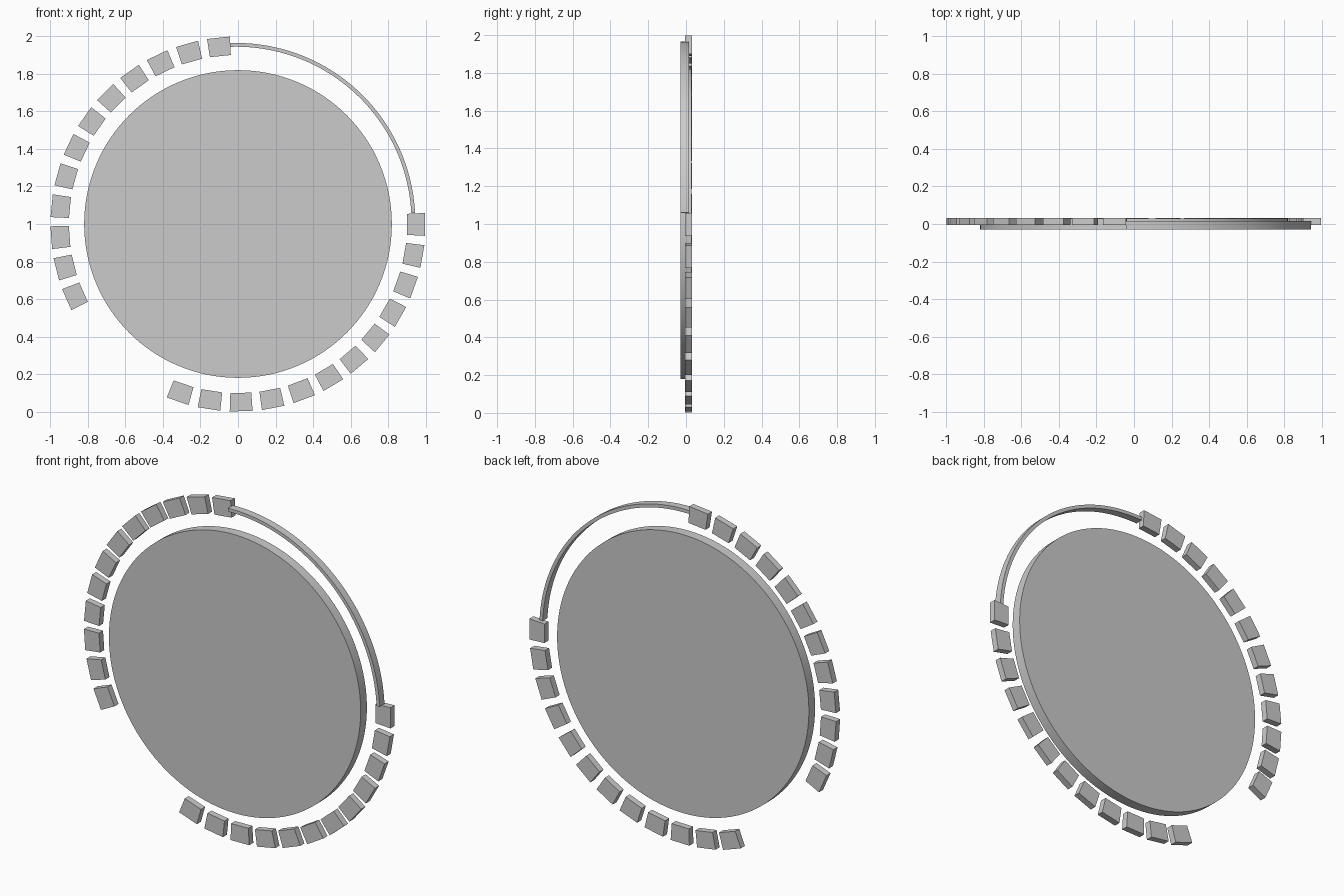
import bpy, bmesh
from math import sin, cos, radians, pi

if "Cube" in bpy.data.objects:
    bpy.data.objects.remove(bpy.data.objects["Cube"])

CENTER_Z = 1.0


def prism(name, outline, y0, y1, smooth=False):
    """Extrude a closed x,z outline from y0 to y1."""
    bm = bmesh.new()
    front = [bm.verts.new((x, y0, z)) for x, z in outline]
    back = [bm.verts.new((x, y1, z)) for x, z in outline]
    bm.faces.new(front)
    bm.faces.new(back[::-1])
    n = len(outline)
    for i in range(n):
        j = (i + 1) % n
        bm.faces.new((front[j], front[i], back[i], back[j]))
    bmesh.ops.recalc_face_normals(bm, faces=bm.faces[:])
    mesh = bpy.data.meshes.new(name)
    bm.to_mesh(mesh)
    bm.free()
    ob = bpy.data.objects.new(name, mesh)
    bpy.context.collection.objects.link(ob)
    if smooth:
        bpy.ops.object.select_all(action='DESELECT')
        ob.select_set(True)
        bpy.context.view_layer.objects.active = ob
        bpy.ops.object.shade_smooth_by_angle(angle=radians(30))
    return ob


def circle_points(cx, cz, r, a0, a1, steps):
    return [(cx + r * cos(radians(a0 + (a1 - a0) * i / steps)),
             cz + r * sin(radians(a0 + (a1 - a0) * i / steps)))
            for i in range(steps + 1)]


# Central disc
prism("disc", circle_points(0, CENTER_Z, 0.82, 0, 360, 128)[:-1], -0.03, 0.028, True)

# Thin curved strip over the upper right quarter
outer = circle_points(-0.01, 1.01, 0.955, 3, 92, 48)
inner = circle_points(-0.01, 1.01, 0.935, 3, 92, 48)
prism("arc_strip", outer + inner[::-1], -0.03, 0.015, True)


# Slightly tapered blocks around the rim, angle counted anticlockwise from the top
def block(name, angle):
    a = radians(angle)
    corners = [(-0.061, 0.998), (0.061, 0.998), (0.056, 0.9), (-0.056, 0.9)]
    outline = [(t * cos(a) - r * sin(a), CENTER_Z + t * sin(a) + r * cos(a))
               for t, r in corners]
    prism(name, outline, -0.006, 0.032)


# Two runs of twelve blocks: upper left and lower right
for run, start, step in (("upper", 6.0, 9.8), ("lower", 161.2, 9.88)):
    for k in range(12):
        block(f"{run}_block_{k + 1}", start + step * k)
